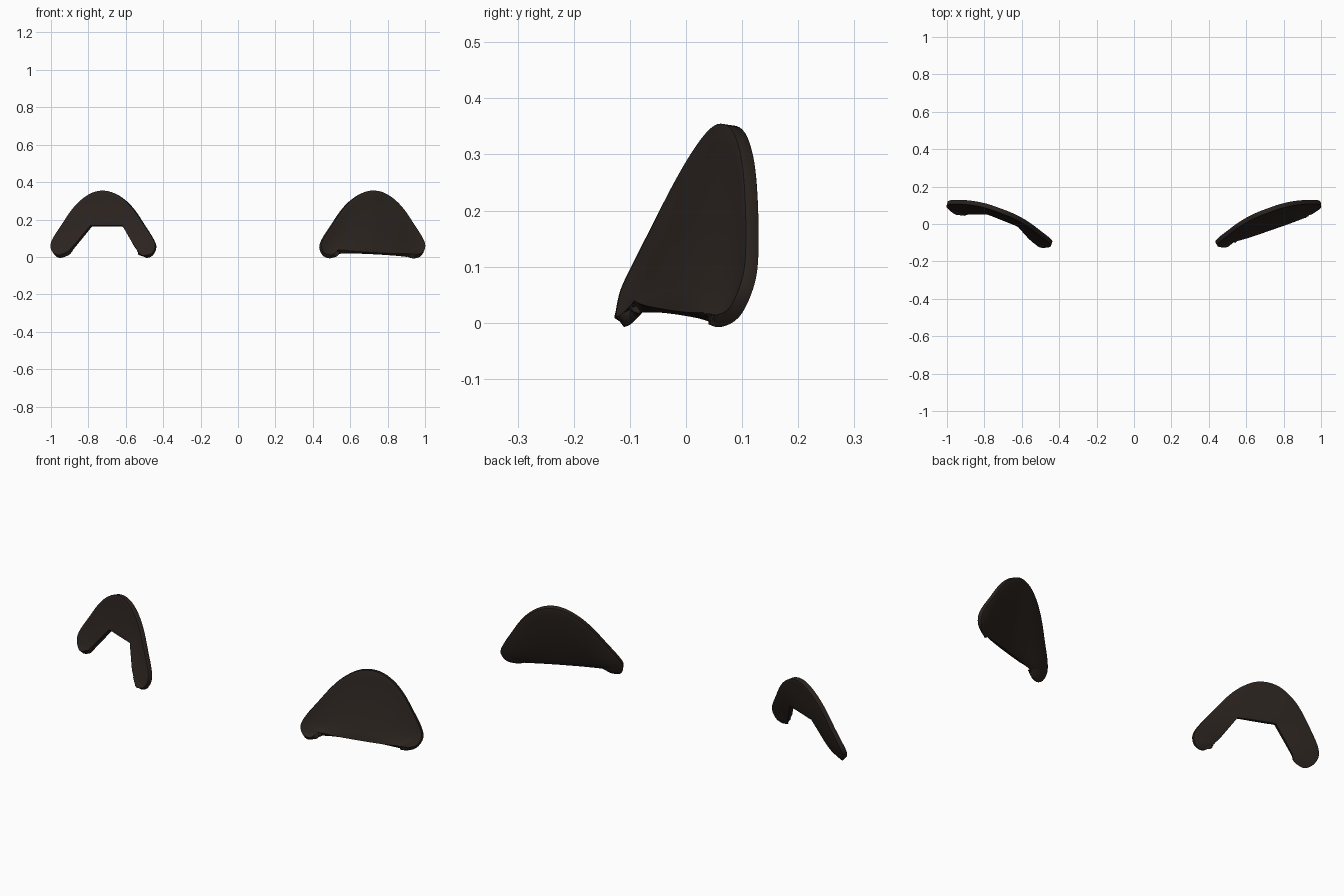
import bpy, bmesh
from mathutils import Vector

if "Cube" in bpy.data.objects:
    bpy.data.objects.remove(bpy.data.objects["Cube"])

# Shared outer arch (x, y, z), from the inner foot over the top to the outer foot
ARCH = [(.535, -.09, .03), (.515, -.105, .008), (.49, -.118, .002), (.457, -.115, .015),
        (.44, -.106, .055), (.455, -.085, .10), (.50, -.05, .17), (.55, -.012, .245),
        (.60, .02, .30), (.66, .05, .34), (.72, .073, .353), (.78, .094, .34),
        (.84, .108, .30), (.89, .115, .245), (.94, .118, .17), (.985, .116, .10),
        (1.0, .105, .055), (.985, .085, .017), (.95, .058, .003), (.92, .045, .008)]

# Lower edges, keyed by the arch point they sit opposite
STRAIGHT = {0: (.535, -.09, .03), 4: (.55, -.085, .028), 16: (.91, .04, .009), 19: (.92, .045, .008)}
NOTCHED = {0: (.535, -.09, .03), 4: (.545, -.082, .045), 5: (.56, -.07, .065),
           7: (.615, -.006, .165), 8: (.64, .006, .165), 12: (.762, .055, .165),
           13: (.785, .062, .165), 15: (.865, .062, .068), 16: (.885, .06, .045),
           19: (.90, .052, .024)}
SUB, ROWS = 4, 10


def arch_at(points, t):
    """Smooth curve through the points."""
    i = min(int(t), len(points) - 2)
    f = t - i
    p = [Vector(points[min(max(i + k, 0), len(points) - 1)]) for k in (-1, 0, 1, 2)]
    return 0.5 * (2 * p[1] + (p[2] - p[0]) * f + (2 * p[0] - 5 * p[1] + 4 * p[2] - p[3]) * f**2
                  + (3 * p[1] - p[0] - 3 * p[2] + p[3]) * f**3)


def edge_at(keys, t):
    """Straight runs between the keyed points."""
    k = sorted(keys)
    for a, b in zip(k, k[1:]):
        if t <= b:
            return Vector(keys[a]).lerp(Vector(keys[b]), (t - a) / (b - a))
    return Vector(keys[k[-1]])


def curved_shell(name, keys, side, bulge, mat):
    outer = ARCH[:-1] + [keys[19]]
    bm = bmesh.new()
    grid = []
    for s in range(19 * SUB + 1):
        a, b = arch_at(outer, s / SUB), edge_at(keys, s / SUB)
        reach = min(1, (a - b).length / .15)
        row = []
        for r in range(ROWS + 1):
            f = r / ROWS
            p = a.lerp(b, f)
            p.y += bulge * 4 * f * (1 - f) * reach
            row.append(bm.verts.new((p.x * side, p.y, p.z)))
        grid.append(row)
    for c, d in zip(grid, grid[1:]):
        for r in range(ROWS):
            bm.faces.new((c[r], c[r + 1], d[r + 1], d[r]))
    bmesh.ops.remove_doubles(bm, verts=bm.verts, dist=.0008)
    bmesh.ops.recalc_face_normals(bm, faces=bm.faces)
    me = bpy.data.meshes.new(name)
    bm.to_mesh(me)
    bm.free()
    ob = bpy.data.objects.new(name, me)
    bpy.context.collection.objects.link(ob)
    me.materials.append(mat)
    bpy.context.view_layer.objects.active = ob
    ob.select_set(True)
    bpy.ops.object.shade_smooth_by_angle(angle=.7)
    ob.select_set(False)
    # Thickness and softened rim
    sol = ob.modifiers.new("thickness", 'SOLIDIFY')
    sol.thickness, sol.offset = .024, 0
    bev = ob.modifiers.new("soft_rim", 'BEVEL')
    bev.width, bev.segments, bev.limit_method, bev.angle_limit = .005, 2, 'ANGLE', .9


dark = bpy.data.materials.new("dark_brown")
dark.diffuse_color = (.024, .017, .014, 1)
dark.use_nodes = True
dark.node_tree.nodes["Principled BSDF"].inputs["Base Color"].default_value = dark.diffuse_color

# Full dome on the right, open arch on the left
curved_shell("right_dome", STRAIGHT, 1, .012, dark)
curved_shell("left_arch", NOTCHED, -1, .003, dark)
